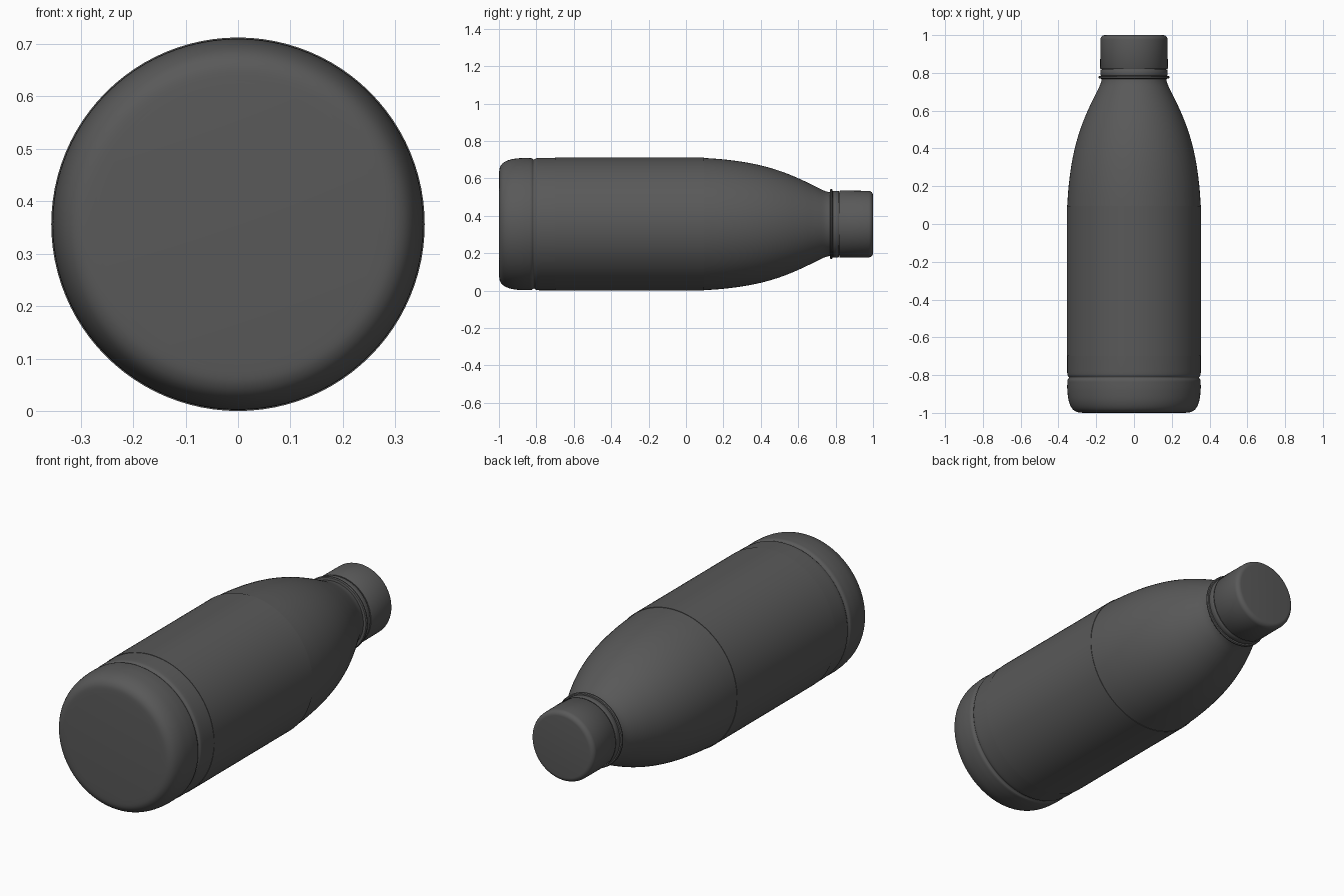
import bpy, bmesh, math

if "Cube" in bpy.data.objects:
    bpy.data.objects.remove(bpy.data.objects["Cube"])

AXIS_Z = 0.356   # height of the bottle's long axis
SEGMENTS = 96

# Dark grey finish shared by every part
DARK = bpy.data.materials.new("dark_grey")
DARK.diffuse_color = (0.1, 0.1, 0.1, 1)
DARK.use_nodes = True
DARK.node_tree.nodes["Principled BSDF"].inputs["Base Color"].default_value = DARK.diffuse_color


def smooth_curve(pts, steps=6):
    """Catmull-Rom curve through (y, radius) points."""
    out = []
    ext = [pts[0]] + pts + [pts[-1]]
    for a, b, c, d in zip(ext, ext[1:], ext[2:], ext[3:]):
        for i in range(steps):
            t = i / steps
            out.append(tuple(
                0.5 * (2 * q + (r - p) * t + (2 * p - 5 * q + 4 * r - s) * t * t
                       + (3 * q - p - 3 * r + s) * t ** 3)
                for p, q, r, s in zip(a, b, c, d)))
    return out + [pts[-1]]


def corner(y, r, size, sign, steps=6):
    """Rounded edge from flat end at y to side wall of radius r; sign points inward along y."""
    return [(y + sign * size * (1 - math.cos(a)), r - size * (1 - math.sin(a)))
            for a in (math.pi / 2 * i / steps for i in range(steps + 1))]


def lathe(name, profile, closed=False):
    """Spin a (y, radius) profile round the lying axis."""
    bm = bmesh.new()
    rings = []
    for y, r in profile:
        if r < 1e-6:
            rings.append([bm.verts.new((0, y, AXIS_Z))] * SEGMENTS)
        else:
            rings.append([bm.verts.new((r * math.cos(2 * math.pi * i / SEGMENTS), y,
                                        AXIS_Z + r * math.sin(2 * math.pi * i / SEGMENTS)))
                          for i in range(SEGMENTS)])
    pairs = list(zip(rings, rings[1:]))
    if closed:
        pairs.append((rings[-1], rings[0]))
    for a, b in pairs:
        for i in range(SEGMENTS):
            j = (i + 1) % SEGMENTS
            bm.faces.new(list(dict.fromkeys((a[i], a[j], b[j], b[i]))))
    bmesh.ops.recalc_face_normals(bm, faces=bm.faces)
    mesh = bpy.data.meshes.new(name)
    bm.to_mesh(mesh)
    bm.free()
    mesh.materials.append(DARK)
    obj = bpy.data.objects.new(name, mesh)
    bpy.context.collection.objects.link(obj)
    bpy.ops.object.select_all(action='DESELECT')
    obj.select_set(True)
    bpy.context.view_layer.objects.active = obj
    bpy.ops.object.shade_smooth_by_angle(angle=math.radians(35))
    return obj


# Bottle: rounded base, pinched groove, straight wall, tapering shoulder and neck
base = smooth_curve([(-1, 0.265), (-0.995, 0.303), (-0.975, 0.329), (-0.935, 0.346),
                     (-0.88, 0.353), (-0.835, 0.353)])
groove = smooth_curve([(-0.825, 0.352), (-0.813, 0.345), (-0.80, 0.352), (-0.78, 0.354)])
shoulder = smooth_curve([(0.09, 0.354), (0.2, 0.346), (0.32, 0.330), (0.43, 0.306),
                         (0.53, 0.274), (0.62, 0.236), (0.69, 0.202), (0.74, 0.178),
                         (0.77, 0.170)])
lathe("bottle_body", [(-1, 0)] + base + groove + shoulder + [(0.83, 0.168), (0.83, 0)])

# Thin label sleeve round the straight wall
lathe("label_sleeve", [(-0.70, 0.353), (-0.70, 0.356), (0.095, 0.356), (0.095, 0.353)], closed=True)

# Neck support flange
lathe("neck_flange", [(0.768, 0.165), (0.770, 0.183), (0.774, 0.187), (0.780, 0.187),
                      (0.784, 0.183), (0.786, 0.165)], closed=True)

# Tamper ring
lathe("tamper_ring", [(0.785, 0.165), (0.785, 0.176), (0.788, 0.178), (0.814, 0.178),
                      (0.817, 0.176), (0.817, 0.165)], closed=True)

# Screw cap with rounded top edge
lathe("screw_cap", [(1, 0)] + corner(1, 0.178, 0.024, -1)
      + [(0.824, 0.179), (0.821, 0.177), (0.821, 0)])
